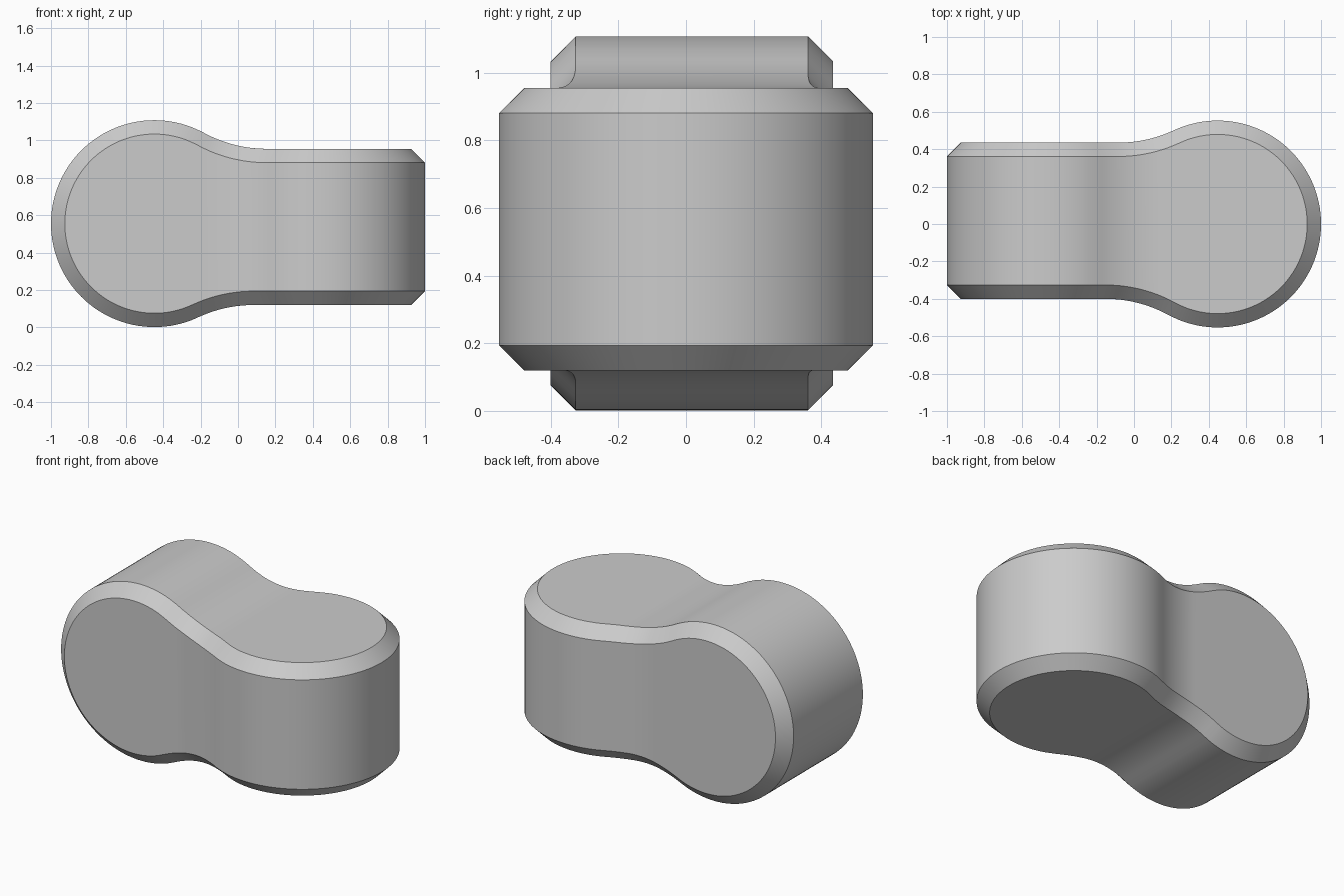
import bpy, bmesh
from math import sqrt, cos, radians

cube = bpy.data.objects.get("Cube")
if cube:
    bpy.data.objects.remove(cube)

RADIUS, FILLET, CHAMFER = 0.553, 0.70, 0.074
END = 1 - RADIUS          # x of each round lobe's centre
MID = 0.555               # height of the lobe centres
THIN, THICK = 0.40, 0.435  # neck half widths on the two sides


def half_width(u, neck):
    """Outline of a round lobe blending through a fillet into a straight neck."""
    reach = sqrt((RADIUS + FILLET) ** 2 - (neck + FILLET) ** 2)
    if u >= reach:
        return neck
    if u > reach * RADIUS / (RADIUS + FILLET):
        return neck + FILLET - sqrt(FILLET ** 2 - (reach - u) ** 2)
    return sqrt(max(0, RADIUS ** 2 - u ** 2))


# Stations along x: even angles round each lobe, even steps through the middle
lobe = [-END - RADIUS * cos(radians(a)) for a in range(0, 114, 3)]
middle = [i * 0.02 for i in range(-10, 11)]
left = [x for x in lobe if x < -0.21]
stations = left + middle + [-x for x in reversed(left)]

# Rectangular sections: the left lobe sets the height, the right lobe the depth
bm = bmesh.new()
rings = []
for x in stations:
    top, bottom = MID + half_width(x + END, THIN), MID - half_width(x + END, THICK)
    back, front = half_width(END - x, THICK), -half_width(END - x, THIN)
    corners = [(front, bottom), (back, bottom), (back, top), (front, top)]
    rings.append([bm.verts.new((x, y, z)) for y, z in corners])
for a, b in zip(rings, rings[1:]):
    for i in range(4):
        j = (i + 1) % 4
        bm.faces.new((a[i], a[j], b[j], b[i]))
bmesh.ops.remove_doubles(bm, verts=bm.verts, dist=1e-5)
bmesh.ops.recalc_face_normals(bm, faces=bm.faces)

# Merge the flat regions, then chamfer the single winding edge
bmesh.ops.dissolve_limit(bm, angle_limit=radians(0.1), verts=bm.verts, edges=bm.edges)
sharp = [e for e in bm.edges if e.calc_face_angle(0) > radians(40)]
bmesh.ops.bevel(bm, geom=sharp, offset=CHAMFER, offset_type='OFFSET',
                segments=1, profile=0.5, affect='EDGES', clamp_overlap=False)
bmesh.ops.recalc_face_normals(bm, faces=bm.faces)

mesh = bpy.data.meshes.new("link_body")
bm.to_mesh(mesh)
bm.free()
body = bpy.data.objects.new("link_body", mesh)
bpy.context.collection.objects.link(body)

# Plain grey finish
grey = bpy.data.materials.new("plain grey")
grey.use_nodes = True
colour = (0.6, 0.6, 0.6, 1)
grey.diffuse_color = colour
grey.node_tree.nodes["Principled BSDF"].inputs["Base Color"].default_value = colour
mesh.materials.append(grey)

bpy.ops.object.select_all(action='DESELECT')
body.select_set(True)
bpy.context.view_layer.objects.active = body
bpy.ops.object.shade_smooth_by_angle(angle=radians(30))
